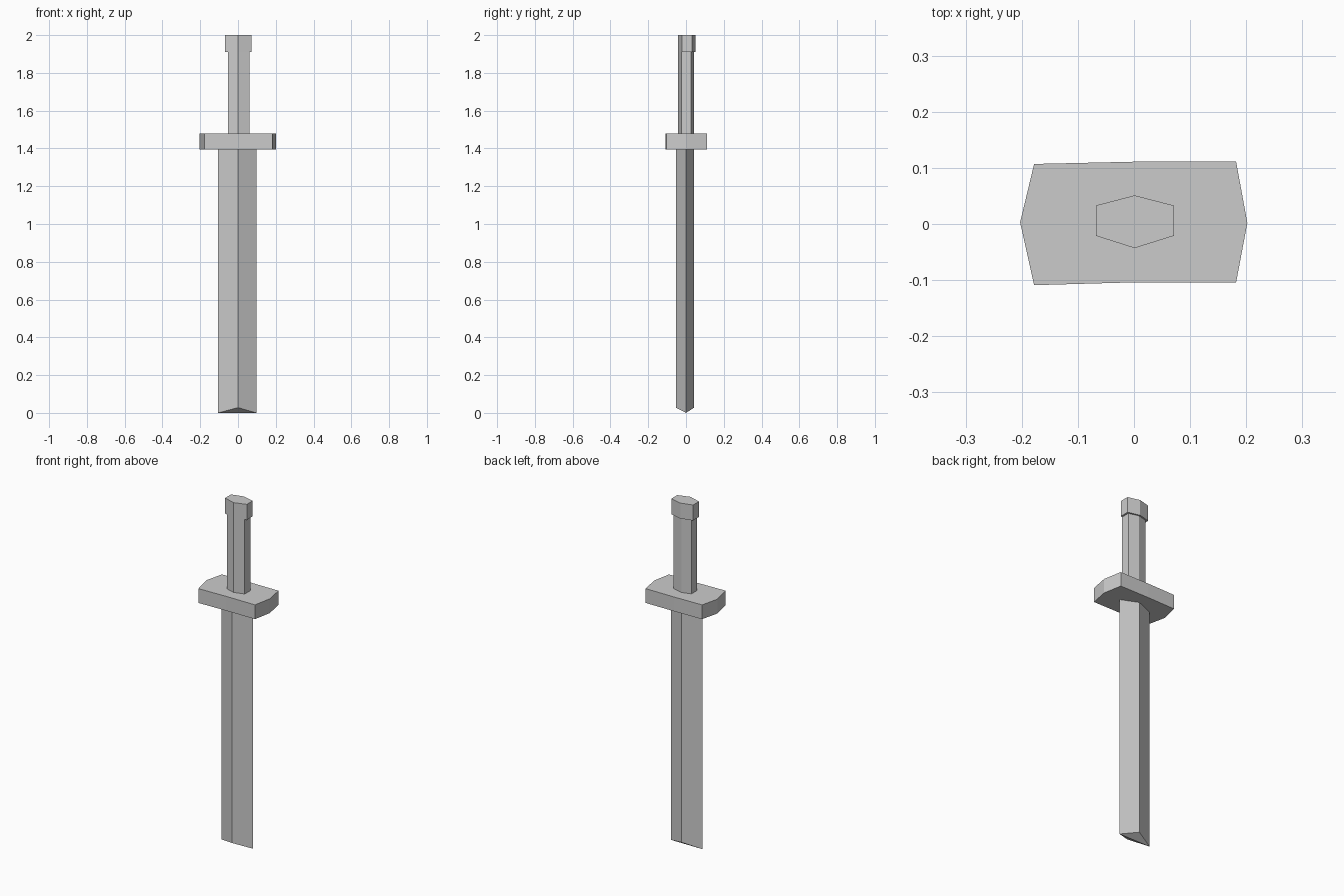
import bpy
import bmesh

if "Cube" in bpy.data.objects:
    bpy.data.objects.remove(bpy.data.objects["Cube"], do_unlink=True)

steel = bpy.data.materials.new("plain_grey")
steel.use_nodes = True
grey = (0.6, 0.6, 0.6, 1)
steel.diffuse_color = grey
steel.node_tree.nodes["Principled BSDF"].inputs["Base Color"].default_value = grey


def prism(name, outline, bottom, top):
    """Extrude a flat outline in the ground plane between two heights."""
    bm = bmesh.new()
    base = bm.faces.new([bm.verts.new((x, y, bottom)) for x, y in outline])
    result = bmesh.ops.extrude_face_region(bm, geom=[base])
    raised = [v for v in result["geom"] if isinstance(v, bmesh.types.BMVert)]
    bmesh.ops.translate(bm, verts=raised, vec=(0, 0, top - bottom))
    return finish(name, bm)


def finish(name, bm):
    bmesh.ops.recalc_face_normals(bm, faces=bm.faces)
    mesh = bpy.data.meshes.new(name)
    bm.to_mesh(mesh)
    bm.free()
    mesh.materials.append(steel)
    obj = bpy.data.objects.new(name, mesh)
    bpy.context.collection.objects.link(obj)
    return obj


# Blade: diamond section ending in a chisel edge along x
bm = bmesh.new()
section = [(-0.105, 0), (0, -0.054), (0.097, 0), (0, 0.043)]
low = [bm.verts.new((x, y, 0.028 if y else 0)) for x, y in section]
high = [bm.verts.new((x, y, 1.41)) for x, y in section]
for i in range(4):
    j = (i + 1) % 4
    bm.faces.new((low[i], low[j], high[j], high[i]))
bm.faces.new(high)
bm.faces.new((low[0], low[1], low[2]))
bm.faces.new((low[0], low[2], low[3]))
finish("blade", bm)

# Crossguard: slab with pointed ends
prism("crossguard", [(-0.203, 0.003), (-0.178, -0.109), (0, -0.104), (0.182, -0.104),
                     (0.202, 0.002), (0.182, 0.111), (0, 0.111), (-0.178, 0.107)],
      1.395, 1.478)

# Grip and pommel: six-sided bars
prism("grip", [(-0.054, -0.024), (0, -0.042), (0.06, -0.024),
               (0.06, 0.027), (0, 0.042), (-0.054, 0.027)], 1.47, 1.92)
prism("pommel", [(-0.068, -0.021), (0.001, -0.043), (0.071, -0.021),
                 (0.071, 0.033), (0.001, 0.051), (-0.068, 0.033)], 1.91, 2.0)
